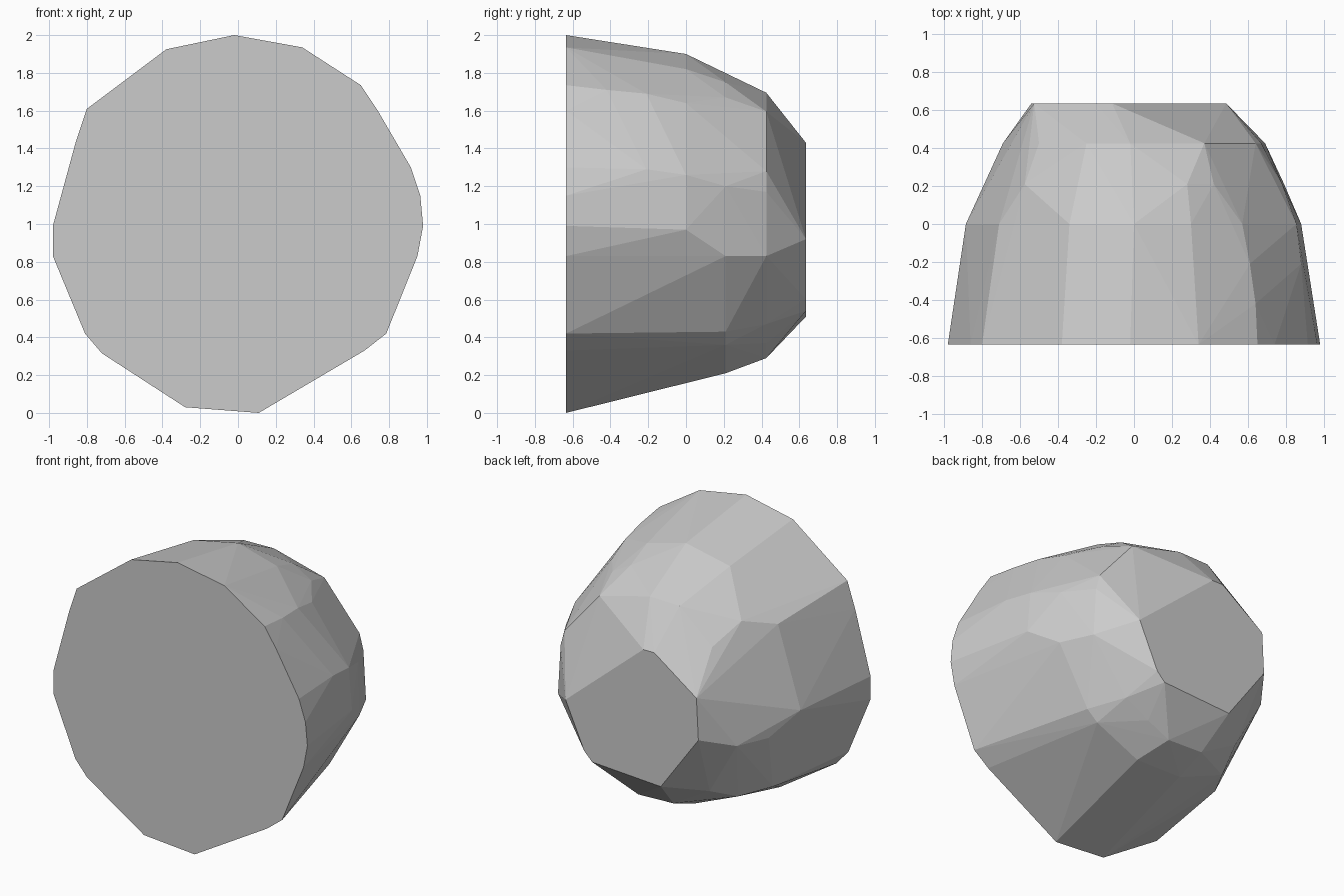
import bpy, bmesh

# Cross-sections of the rock as (x, z) points, keyed by depth y
sections = {
    -0.635: [(-0.98, 0.99), (-0.86, 1.43), (-0.80, 1.61), (-0.38, 1.925), (-0.02, 2.0),
             (0.34, 1.935), (0.65, 1.735), (0.74, 1.60), (0.915, 1.30), (0.965, 1.15),
             (0.98, 0.99), (0.95, 0.83), (0.785, 0.42), (0.67, 0.33), (0.11, 0.0),
             (-0.28, 0.03), (-0.72, 0.315), (-0.81, 0.42), (-0.98, 0.83)],
    -0.42: [(0.64, 1.71)],
    -0.21: [(0.61, 1.69), (0.88, 1.29)],
    0.0: [(0.0, 1.90), (-0.34, 1.83), (-0.71, 1.525), (-0.885, 0.97), (-0.67, 0.38),
          (0.88, 0.97), (0.855, 1.26), (0.57, 1.64), (0.30, 1.82)],
    0.21: [(-0.575, 1.59), (-0.785, 0.83), (-0.55, 0.36), (-0.20, 0.215), (0.15, 0.21),
           (0.48, 0.36), (0.56, 0.43), (0.79, 0.83), (0.78, 1.20), (0.42, 1.67), (0.28, 1.75)],
    0.425: [(-0.02, 1.695), (-0.25, 1.69), (-0.50, 1.47), (-0.69, 0.83), (-0.48, 0.46),
            (-0.20, 0.30), (0.07, 0.29), (0.24, 0.37), (0.42, 0.47), (0.69, 0.83),
            (0.67, 1.17), (0.64, 1.28), (0.37, 1.595)],
    0.635: [(-0.115, 1.43), (-0.20, 1.43), (-0.525, 1.20), (-0.54, 0.91), (-0.25, 0.51),
            (0.28, 0.54), (0.34, 0.60), (0.485, 0.92)],
}

# Faceted rock: convex skin over the sections
bm = bmesh.new()
for y, points in sections.items():
    for x, z in points:
        bm.verts.new((x, y, z))
hull = bmesh.ops.convex_hull(bm, input=bm.verts[:])
loose = [v for v in bm.verts if not v.link_faces]
bmesh.ops.delete(bm, geom=loose, context='VERTS')

# Merge the flat front and back caps into single faces
bmesh.ops.dissolve_limit(bm, angle_limit=0.01, verts=bm.verts[:], edges=bm.edges[:])
bmesh.ops.recalc_face_normals(bm, faces=bm.faces[:])

mesh = bpy.data.meshes.new("rock")
bm.to_mesh(mesh)
bm.free()
rock = bpy.data.objects.new("rock", mesh)
bpy.context.collection.objects.link(rock)
